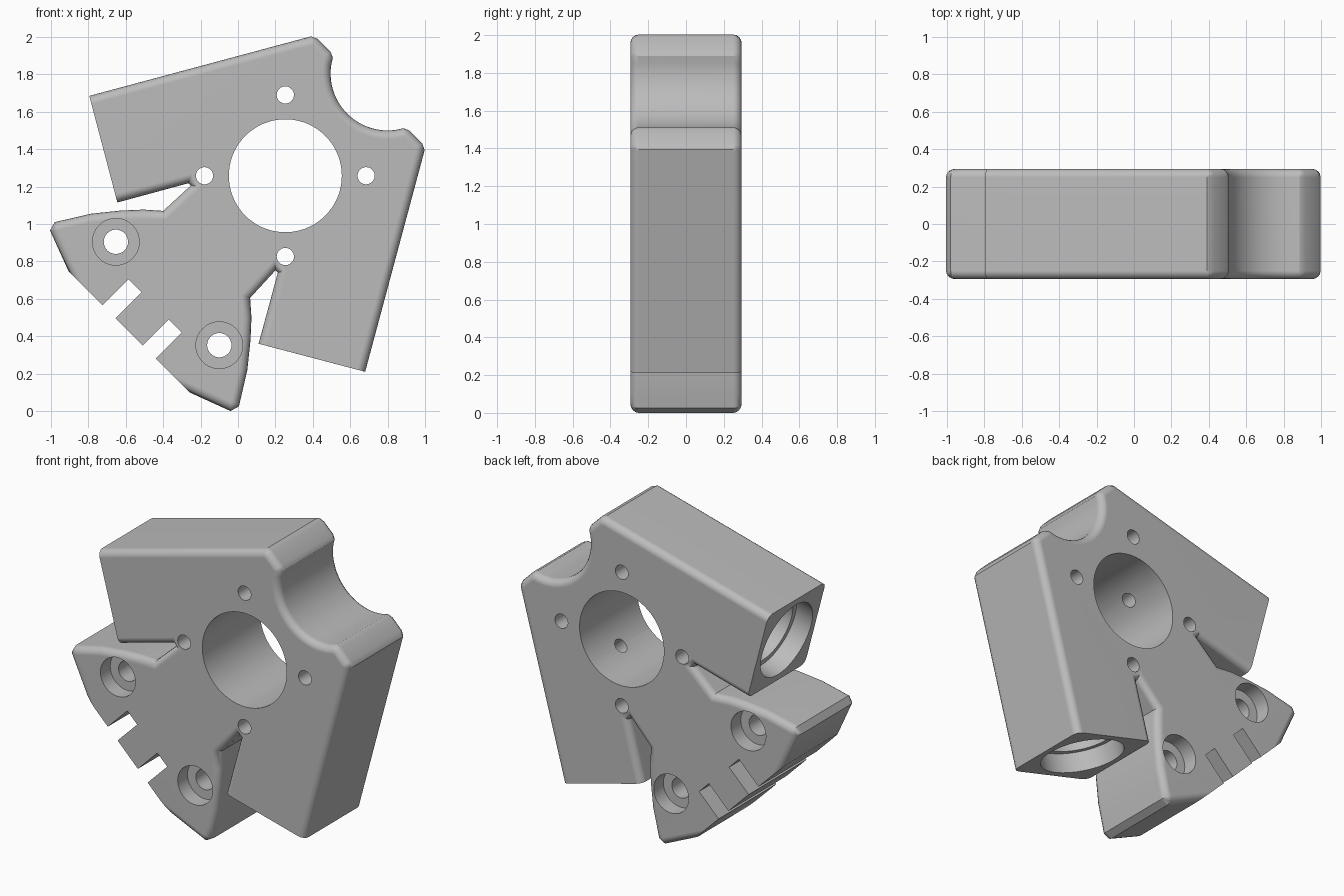
import bpy, bmesh, math
from mathutils import Vector

cube = bpy.data.objects.get("Cube")
if cube:
    bpy.data.objects.remove(cube)

CX, CZ = 0.253, 1.258      # centre of the main bore
HALF = 0.295               # half thickness
ROUND = 0.045              # edge rounding

grey = bpy.data.materials.new("light_grey")
grey.use_nodes = True
grey.diffuse_color = (0.5, 0.5, 0.5, 1)
grey.node_tree.nodes["Principled BSDF"].inputs["Base Color"].default_value = (0.5, 0.5, 0.5, 1)


def mirror(p):
    """Reflect across the diagonal through the main bore."""
    return (CX + p[1] - CZ, CZ + p[0] - CX)


# Half outline: notch arc, corner, arm, gap, fin and slot
arc = [math.radians(228 + 5 * i) for i in range(11)]
rounded = [(0.80 + 0.305 * math.cos(a), 1.805 + 0.305 * math.sin(a)) for a in arc]
rounded += [(0.885, 1.512), (0.915, 1.50), (0.985, 1.43), (0.998, 1.395)]
half = [(p, True) for p in rounded]
half += [((0.68, 0.21), False), ((0.11, 0.36), True)]
gap_and_fin = [(0.213, 0.74), (0.2, 0.752), (0.065, 0.605), (0.072, 0.5), (0.067, 0.38),
               (0.05, 0.22), (0.02, 0.09), (0.005, 0.025), (-0.04, 0.0)]
half += [(p, True) for p in gap_and_fin]
slot = [(-0.26, 0.10), (-0.44, 0.28), (-0.30, 0.42), (-0.37, 0.49), (-0.51, 0.35)]
half += [(p, False) for p in slot]

points = [p for p, _ in half] + [mirror(p) for p, _ in reversed(half)]
flags = [f for _, f in half]
flags += [f for _, f in reversed(half[:-1])] + [True]

# Extruded body with rounded rims
bm = bmesh.new()
front = [bm.verts.new((x, -HALF, z)) for x, z in points]
back = [bm.verts.new((x, HALF, z)) for x, z in points]
n = len(points)
bm.faces.new(front)
bm.faces.new(back[::-1])
for i in range(n):
    j = (i + 1) % n
    bm.faces.new((front[i], back[i], back[j], front[j]))
bmesh.ops.recalc_face_normals(bm, faces=bm.faces[:])
rims = [bm.edges.get((ring[i], ring[(i + 1) % n]))
        for ring in (front, back) for i in range(n) if flags[i]]
bmesh.ops.bevel(bm, geom=rims, offset=ROUND, segments=4, profile=0.5,
                affect='EDGES', clamp_overlap=False)
mesh = bpy.data.meshes.new("bracket_body")
bm.to_mesh(mesh)
bm.free()
mesh.materials.append(grey)
body = bpy.data.objects.new("bracket_body", mesh)
bpy.context.collection.objects.link(body)


def drill(start, direction, radius, depth, sides=32):
    """Cut a round hole from start along direction."""
    d = Vector(direction).normalized()
    bpy.ops.mesh.primitive_cylinder_add(
        vertices=sides, radius=radius, depth=depth + 0.05,
        location=Vector(start) + d * (depth - 0.05) / 2,
        rotation=d.to_track_quat('Z', 'Y').to_euler())
    cutter = bpy.context.object
    cutter.hide_render = True
    cutter.data.materials.append(grey)
    mod = body.modifiers.new("drill", 'BOOLEAN')
    mod.operation = 'DIFFERENCE'
    mod.solver = 'EXACT'
    mod.object = cutter
    bpy.ops.object.select_all(action='DESELECT')
    bpy.context.view_layer.objects.active = body
    body.select_set(True)
    bpy.ops.object.modifier_apply(modifier=mod.name)
    bpy.data.objects.remove(cutter)


def through(x, z, radius, sides=32):
    drill((x, -HALF, z), (0, 1, 0), radius, 2 * HALF + 0.05, sides)


# Main bore and the four screw holes around it
through(CX, CZ, 0.302, 72)
for dx, dz in ((1, 0), (-1, 0), (0, 1), (0, -1)):
    through(CX + 0.432 * dx, CZ + 0.432 * dz, 0.046)

# Counterbored mounting holes in the fins
mount = (-0.10, 0.352)
for x, z in (mount, mirror(mount)):
    through(x, z, 0.065)
    for side in (-1, 1):
        drill((x, side * HALF, z), (0, -side, 0), 0.125, 0.1, 40)

# Stepped bores in the arm ends, and small ports in the main bore wall
tilt = math.radians(15)
end = (0.395, 0.285)
s, c = math.sin(tilt), math.cos(tilt)
for (x, z), d, port in ((end, (s, 0, c), (1, 0, -1)),
                        (mirror(end), (c, 0, s), (-1, 0, 1))):
    drill((x, 0, z), d, 0.25, 0.12, 56)
    drill((x, 0, z), d, 0.215, 0.5, 56)
    drill((CX, 0, CZ), port, 0.045, 0.45)

# Smooth rounded surfaces, sharp machined edges
bpy.ops.object.shade_smooth_by_angle(angle=math.radians(30))
weighted = body.modifiers.new("weighted_normals", 'WEIGHTED_NORMAL')
weighted.keep_sharp = True
